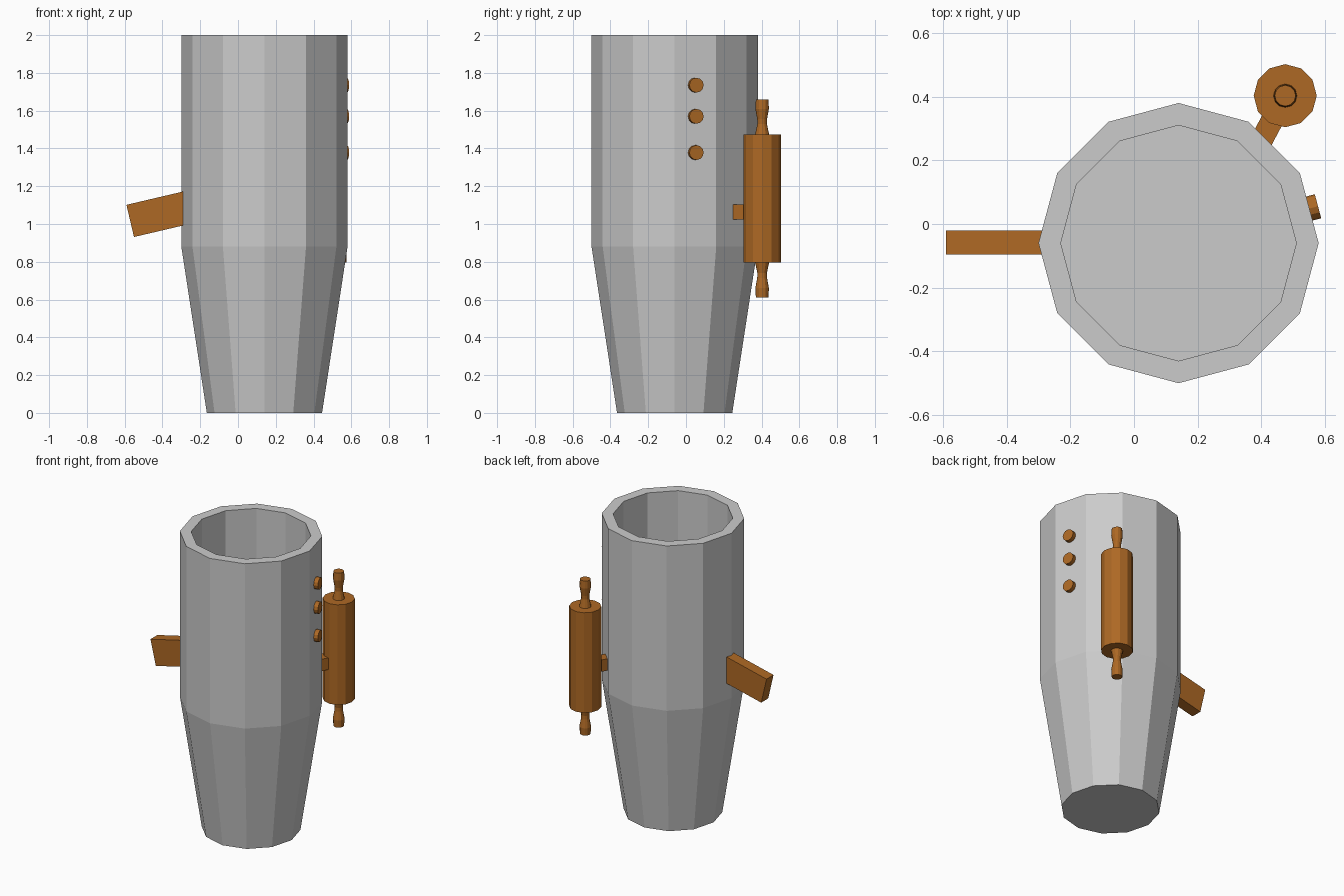
import bpy, bmesh
from math import cos, sin, radians, pi
from mathutils import Matrix, Vector

if "Cube" in bpy.data.objects:
    bpy.data.objects.remove(bpy.data.objects["Cube"])

wood = bpy.data.materials.new("brown_wood")
wood.diffuse_color = (0.42, 0.14, 0.018, 1)
wood.use_nodes = True
wood.node_tree.nodes["Principled BSDF"].inputs["Base Color"].default_value = wood.diffuse_color


def finish(name, bm, matrix, mat):
    bmesh.ops.recalc_face_normals(bm, faces=bm.faces)
    me = bpy.data.meshes.new(name)
    bm.to_mesh(me)
    bm.free()
    ob = bpy.data.objects.new(name, me)
    ob.matrix_world = matrix
    bpy.context.collection.objects.link(ob)
    if mat:
        me.materials.append(mat)
    return ob


def lathe(name, profile, matrix, mat=None, sides=12):
    """Flat-sided turned solid from (radius, z) points, capped at both ends."""
    bm = bmesh.new()
    rings = [[bm.verts.new((r * cos(2 * pi * i / sides), r * sin(2 * pi * i / sides), z))
              for i in range(sides)] for r, z in profile]
    for a, b in zip(rings, rings[1:]):
        for i in range(sides):
            j = (i + 1) % sides
            bm.faces.new((a[i], a[j], b[j], b[i]))
    bm.faces.new(rings[0])
    bm.faces.new(rings[-1])
    return finish(name, bm, matrix, mat)


def box(name, size, matrix, mat=None):
    bm = bmesh.new()
    bmesh.ops.create_cube(bm, size=1)
    bmesh.ops.scale(bm, vec=size, verts=bm.verts)
    return finish(name, bm, matrix, mat)


T = Matrix.Translation

# Hollow tapered body
lathe("body", [(0.305, 0), (0.44, 0.88), (0.44, 2), (0.37, 2), (0.37, 0.85)],
      T((0.14, -0.06, 0)))

# Rolling-pin shaped lever: one profile mirrored about its middle
half = [(0.099, 0.34), (0.037, 0.34), (0.025, 0.395), (0.026, 0.42),
        (0.036, 0.475), (0.033, 0.525)]
profile = [(r, -z) for r, z in reversed(half)] + half
lathe("turned_lever", profile, T((0.475, 0.403, 1.135)), wood)

# Bracket joining the lever to the body
angle = radians(62)
mid = Vector((0.475, 0.403, 1.063)) - 0.1 * Vector((cos(angle), sin(angle), 0))
box("lever_bracket", (0.2, 0.07, 0.08), T(mid) @ Matrix.Rotation(angle, 4, 'Z'), wood)

# Tilted stub on the left side
box("side_stub", (0.33, 0.075, 0.175),
    T((-0.41, -0.0585, 1.054)) @ Matrix.Rotation(radians(-13.2), 4, 'Y'), wood)

# Row of buttons on the right facet
for n, z in enumerate((1.735, 1.57, 1.378)):
    lathe(f"button_{n + 1}", [(0.039, -0.01), (0.039, 0.03)],
          T((0.549, 0.048, z)) @ Matrix.Rotation(radians(15), 4, 'Z')
          @ Matrix.Rotation(radians(90), 4, 'Y'), wood)
